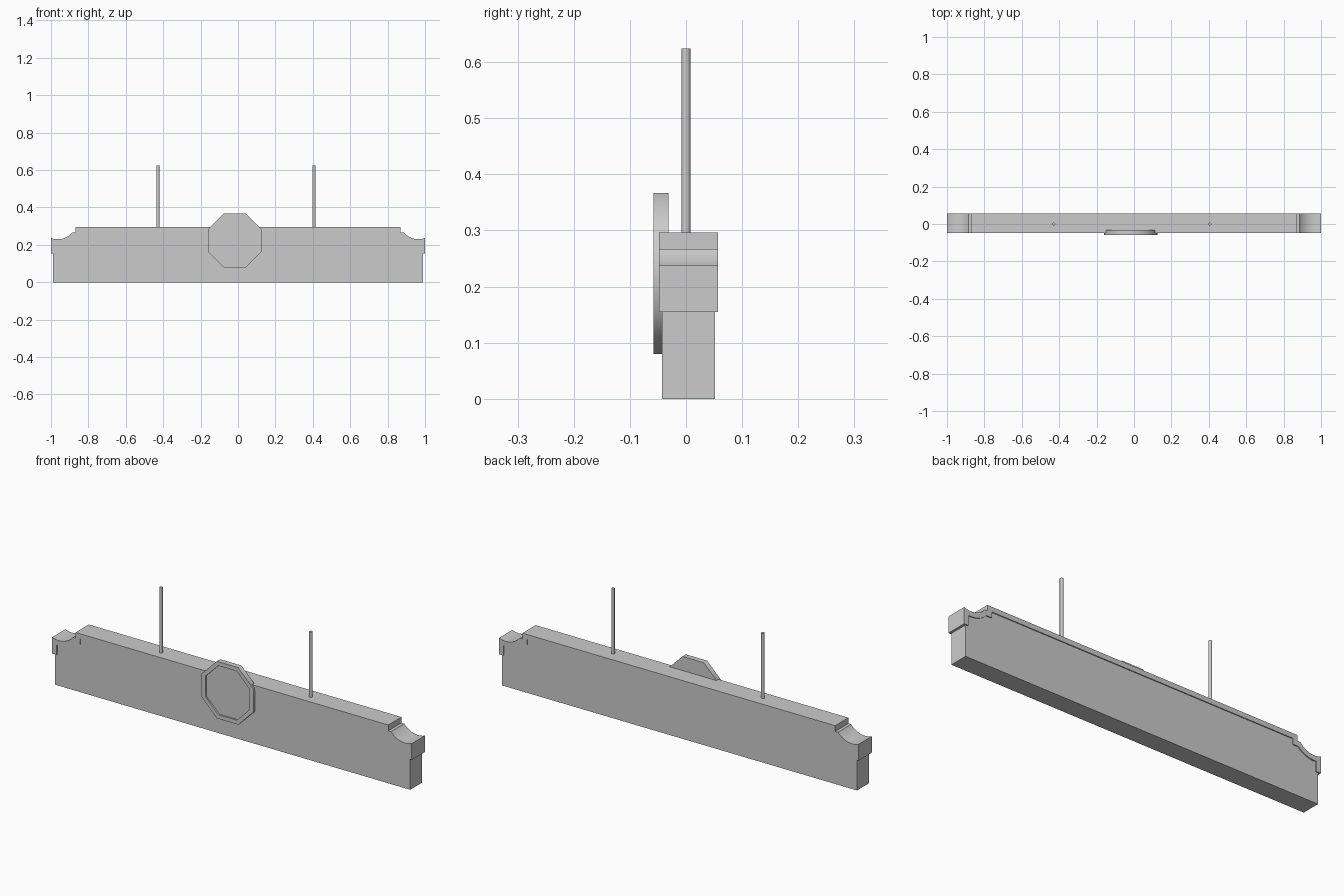
import bpy, bmesh, math

if "Cube" in bpy.data.objects:
    bpy.data.objects.remove(bpy.data.objects["Cube"])

Y0, Y1 = -0.048, 0.057        # depth of the trim
TRIM = 0.025                  # trim thickness


def finish(name, bm, angle=30):
    bmesh.ops.remove_doubles(bm, verts=bm.verts, dist=1e-6)
    bmesh.ops.recalc_face_normals(bm, faces=bm.faces)
    mesh = bpy.data.meshes.new(name)
    bm.to_mesh(mesh)
    bm.free()
    ob = bpy.data.objects.new(name, mesh)
    bpy.context.collection.objects.link(ob)
    bpy.ops.object.select_all(action='DESELECT')
    ob.select_set(True)
    bpy.context.view_layer.objects.active = ob
    bpy.ops.object.shade_smooth_by_angle(angle=math.radians(angle))
    return ob


def extrude_y(bm, depth):
    res = bmesh.ops.extrude_face_region(bm, geom=bm.faces[:])
    verts = [v for v in res['geom'] if isinstance(v, bmesh.types.BMVert)]
    bmesh.ops.translate(bm, verts=verts, vec=(0, depth, 0))


def outline(t, base, n=12):
    """Shoulder outline inset by t: end, cove, step, top, then mirrored."""
    cx, cz, r = -0.963, 0.330, 0.1 + t
    a0 = -math.acos((-1 + t - cx) / r)
    a1 = math.asin((0.267 - t - cz) / r)
    half = [(-1 + t, base)]
    for i in range(n + 1):
        a = a0 + (a1 - a0) * i / n
        half.append((cx + r * math.cos(a), cz + r * math.sin(a)))
    half += [(-0.87 + t, 0.267 - t), (-0.87 + t, 0.296 - t)]
    return half + [(-x, z) for x, z in reversed(half)]


# Main beam
bm = bmesh.new()
bm.faces.new([bm.verts.new((x, Y0 + 0.005, z)) for x, z in outline(0.012, 0)])
extrude_y(bm, Y1 - Y0 - 0.01)
finish("beam", bm)

# Trim band wrapping the top and shoulders
bm = bmesh.new()
outer, inner = [[bm.verts.new((x, Y0, z)) for x, z in outline(t, 0.155)]
                for t in (0, TRIM)]
for i in range(len(outer) - 1):
    bm.faces.new((outer[i], outer[i + 1], inner[i + 1], inner[i]))
extrude_y(bm, Y1 - Y0)
finish("top_trim", bm)

# Octagonal plate with a recessed front
bm = bmesh.new()
R = 0.1435 / math.cos(math.pi / 8)
ring = []
for k in range(8):
    a = math.pi / 8 + k * math.pi / 4
    ring.append(bm.verts.new((-0.018 + R * math.cos(a), -0.058,
                              0.2235 + R * math.sin(a))))
front = bm.faces.new(ring)
extrude_y(bm, 0.027)
bmesh.ops.recalc_face_normals(bm, faces=bm.faces)
front = min(bm.faces, key=lambda f: f.calc_center_median().y)
bmesh.ops.inset_region(bm, faces=[front], thickness=0.022)
res = bmesh.ops.extrude_face_region(bm, geom=[front])
moved = [v for v in res['geom'] if isinstance(v, bmesh.types.BMVert)]
bmesh.ops.translate(bm, verts=moved, vec=(0, 0.008, 0))
if front.is_valid:
    bmesh.ops.delete(bm, geom=[front], context='FACES_ONLY')
finish("octagon_plate", bm, 50)

# Hanging rods
for side, x in (("left", -0.428), ("right", 0.406)):
    bm = bmesh.new()
    bmesh.ops.create_cone(bm, cap_ends=True, segments=16, radius1=0.008,
                          radius2=0.008, depth=0.345)
    bmesh.ops.translate(bm, verts=bm.verts, vec=(x, 0, 0.4515))
    finish(f"{side}_rod", bm)
